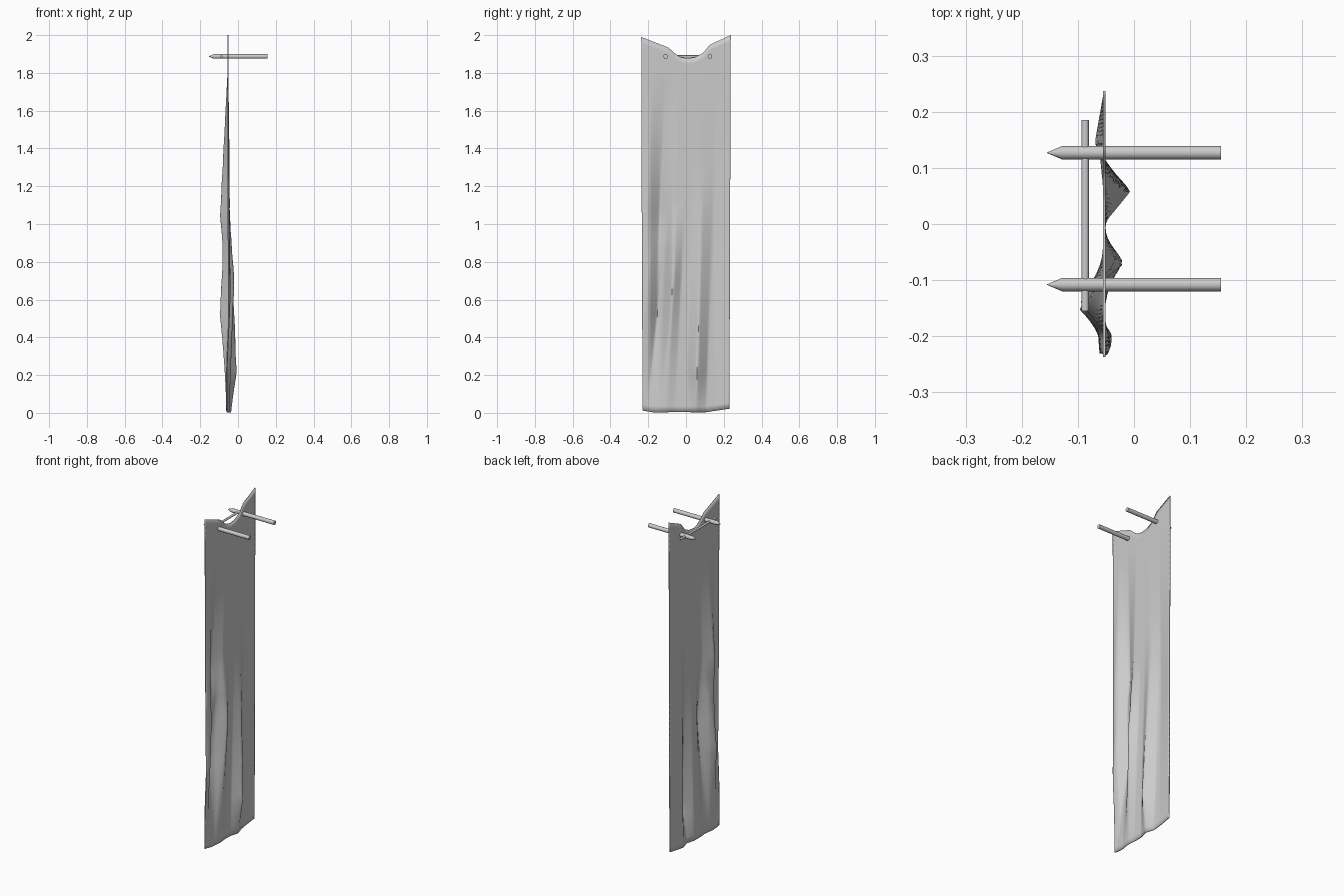
import bpy, bmesh, math
from mathutils import Matrix

if "Cube" in bpy.data.objects:
    bpy.data.objects.remove(bpy.data.objects["Cube"], do_unlink=True)

grey = bpy.data.materials.new("light grey")
grey.use_nodes = True
GREY = (0.6, 0.6, 0.6, 1)
grey.diffuse_color = GREY
grey.node_tree.nodes["Principled BSDF"].inputs["Base Color"].default_value = GREY


def finish(name, bm, angle):
    bmesh.ops.recalc_face_normals(bm, faces=bm.faces)
    mesh = bpy.data.meshes.new(name)
    bm.to_mesh(mesh)
    bm.free()
    mesh.materials.append(grey)
    obj = bpy.data.objects.new(name, mesh)
    bpy.context.collection.objects.link(obj)
    bpy.ops.object.select_all(action="DESELECT")
    obj.select_set(True)
    bpy.context.view_layer.objects.active = obj
    bpy.ops.object.shade_smooth_by_angle(angle=math.radians(angle))
    return obj


def along(points, v):
    """Linear interpolation through (position, value) points."""
    for (a, p), (b, q) in zip(points, points[1:]):
        if v <= b:
            return p + (q - p) * max(0, (v - a) / (b - a))
    return points[-1][1]


# Outline of the hanging cloth
HALF = 0.237
TOP = [(-HALF, 1.99), (-0.095, 1.935), (-0.055, 1.9), (-0.03, 1.885), (0, 1.877),
       (0.045, 1.882), (0.09, 1.905), (0.127, 1.95), (HALF, 2.0)]
BOTTOM = [(-HALF, 0.012), (-0.18, 0.003), (0, 0.004), (0.1, 0.002), (HALF, 0.022)]

# Folds: y at peak, sideways lean per unit z, half width, depth, low z, peak z, high z
FOLDS = [
    (0.06, 0.03, 0.055, 0.044, -0.1, 0.22, 1.3),
    (-0.07, 0.05, 0.045, 0.033, -0.1, 0.72, 1.1),
    (-0.14, 0.04, 0.07, -0.04, 0.55, 1.05, 1.8),
    (-0.155, 0.11, 0.07, -0.042, -0.15, 0.53, 0.9),
    (-0.2, 0.01, 0.045, 0.02, -0.1, 0.5, 1.75),
    (0.15, 0.0, 0.08, -0.014, -0.2, 0.9, 1.85),
]


def depth(y, z):
    x = -0.053
    for y0, lean, width, amount, low, peak, high in FOLDS:
        across = max(0, 1 - abs(y - y0 - lean * (z - peak)) / width)
        x += amount * across * along([(low, 0), (peak, 1), (high, 0)], z)
    return x


# Cloth
bm = bmesh.new()
bmesh.ops.create_grid(bm, x_segments=64, y_segments=60, size=1)
for v in bm.verts:
    y, t = v.co.x * HALF, (v.co.y + 1) / 2
    low, high = along(BOTTOM, y), along(TOP, y)
    z = low + t * (high - low)
    v.co = (depth(y, z), y * (0.97 + 0.03 * t), z)
cloth = finish("cloth_banner", bm, 60)
solid = cloth.modifiers.new("thickness", "SOLIDIFY")
solid.thickness = 0.005
solid.offset = 0


def turned(name, profile, matrix):
    """Closed round part: (distance, radius) pairs turned about local x."""
    bm = bmesh.new()
    sides, rings = 24, []
    for d, r in profile:
        rings.append([bm.verts.new((d, r * math.cos(a), r * math.sin(a)))
                      for a in (math.tau * i / sides for i in range(sides))])
    for a, b in zip(rings, rings[1:]):
        for i in range(sides):
            j = (i + 1) % sides
            bm.faces.new((a[i], a[j], b[j], b[i]))
    bm.faces.new(rings[0])
    bm.faces.new(rings[-1])
    bmesh.ops.transform(bm, matrix=matrix, verts=bm.verts)
    return finish(name, bm, 20)


# Pointed pegs through the cloth, and the rod that joins them
PIN_Z = 1.887
for name, y in (("front_peg", -0.108), ("back_peg", 0.127)):
    turned(name, [(-0.155, 0.0005), (-0.128, 0.012), (0.155, 0.012)],
           Matrix.Translation((0, y, PIN_Z)))
turned("cross_rod", [(-0.155, 0.0065), (0.185, 0.0065)],
       Matrix.Translation((-0.087, 0, PIN_Z)) @ Matrix.Rotation(math.pi / 2, 4, "Z"))
